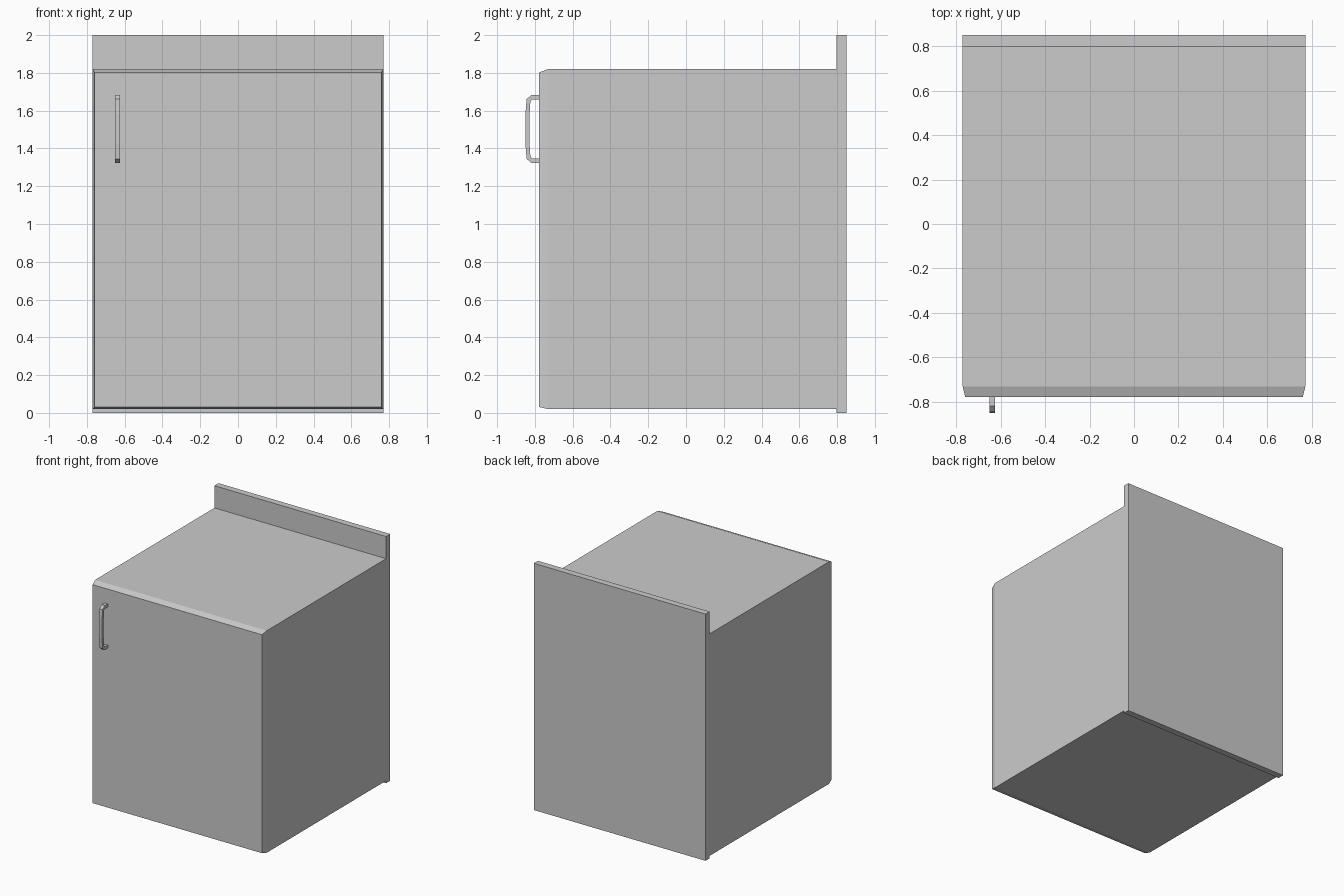
import bpy, bmesh

if "Cube" in bpy.data.objects:
    bpy.data.objects.remove(bpy.data.objects["Cube"])


def finish(name, bm):
    bmesh.ops.recalc_face_normals(bm, faces=bm.faces)
    mesh = bpy.data.meshes.new(name)
    bm.to_mesh(mesh)
    bm.free()
    obj = bpy.data.objects.new(name, mesh)
    bpy.context.collection.objects.link(obj)
    return obj


def loft(name, rings, closed=False):
    """Join equal-length vertex rings with quads; cap the ends unless closed."""
    bm = bmesh.new()
    vs = [[bm.verts.new(p) for p in ring] for ring in rings]
    n = len(vs[0])
    for a, b in zip(vs, vs[1:]):
        for i in range(n):
            j = (i + 1) % n
            bm.faces.new((a[i], a[j], b[j], b[i]))
    bm.faces.new(vs[0])
    bm.faces.new(vs[-1])
    return finish(name, bm)


def rect(y, hw, z0, z1):
    return [(-hw, y, z0), (hw, y, z0), (hw, y, z1), (-hw, y, z1)]


# Cabinet body, bevelled door and tall back panel
loft("cabinet_body", [rect(-0.73, 0.77, 0.02, 1.82), rect(0.797, 0.77, 0.02, 1.82)])
loft("door", [rect(-0.777, 0.759, 0.031, 1.802), rect(-0.73, 0.77, 0.02, 1.82)])
loft("back_panel", [rect(0.797, 0.77, 0, 2), rect(0.85, 0.77, 0, 2)])

# Bowed handle: (outer, inner) pairs of (y, height from centre), upper half
half = [((-0.777, 0.18), (-0.777, 0.155)),
        ((-0.818, 0.18), (-0.815, 0.155)),
        ((-0.844, 0.158), (-0.824, 0.144)),
        ((-0.850, 0.08), (-0.829, 0.07))]
lower = [((o[0], -o[1]), (i[0], -i[1])) for o, i in reversed(half)]
X0, X1, ZC = -0.65, -0.624, 1.503
loft("door_handle", [[(X0, o[0], ZC + o[1]), (X1, o[0], ZC + o[1]),
                      (X1, i[0], ZC + i[1]), (X0, i[0], ZC + i[1])]
                     for o, i in half + lower])
